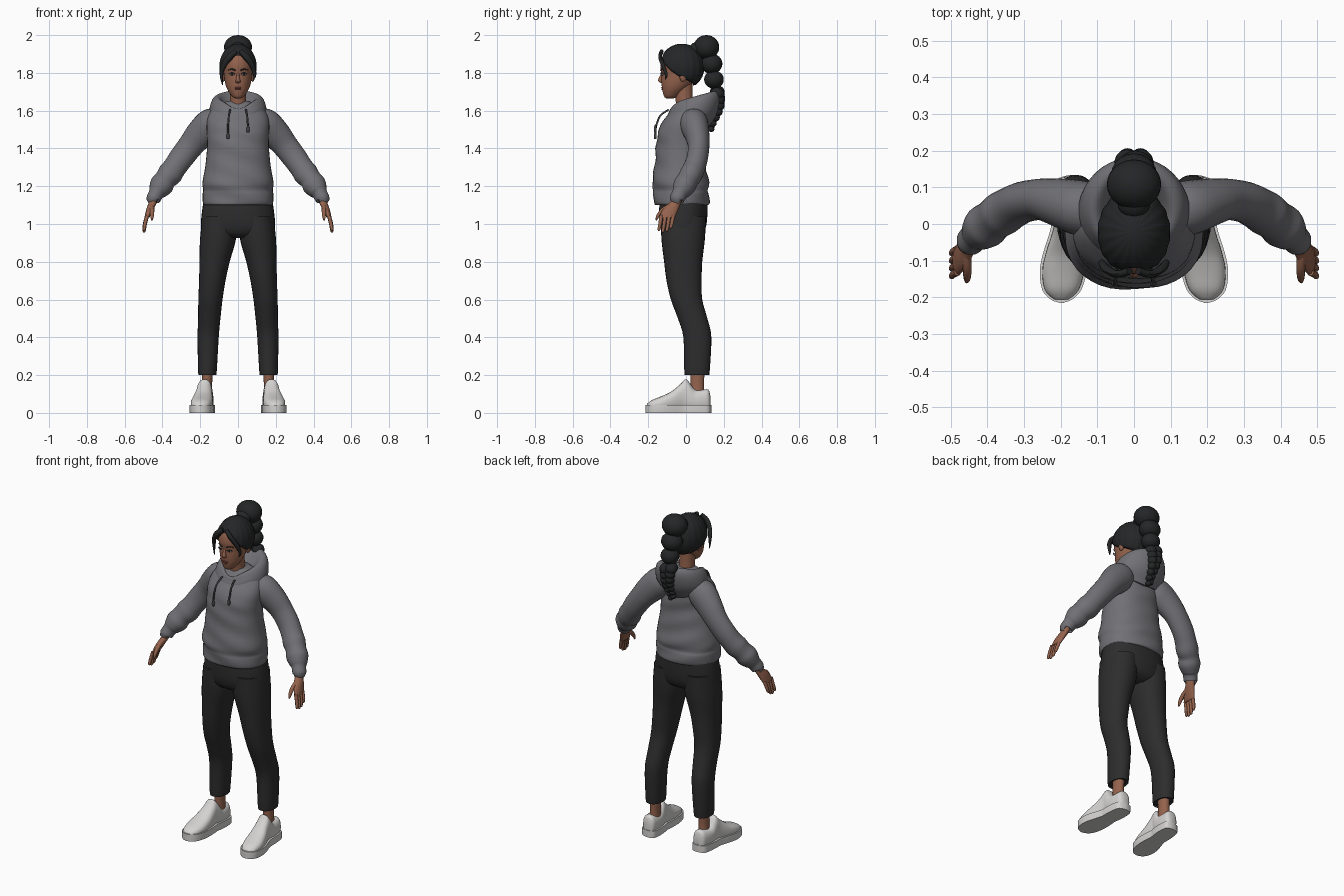
import bpy, bmesh, math
from mathutils import Vector, Matrix


def mat(name, r, g, b):
    m = bpy.data.materials.new(name)
    m.diffuse_color = (r, g, b, 1)
    return m


HOODIE = mat("grey_fleece", .165, .165, .18)
CORD = mat("dark_cord", .06, .06, .065)
PANTS = mat("black_cloth", .026, .026, .027)
HAIR = mat("black_hair", .018, .019, .020)
SKIN = mat("brown_skin", .30, .125, .075)
LIPS = mat("lips", .24, .075, .055)
WHITE = mat("white_leather", .66, .65, .64)
EYE = mat("eye_white", .5, .45, .42)


def finish(bm, name, m, angle=50):
    bmesh.ops.recalc_face_normals(bm, faces=bm.faces)
    me = bpy.data.meshes.new(name)
    bm.to_mesh(me)
    bm.free()
    ob = bpy.data.objects.new(name, me)
    bpy.context.collection.objects.link(ob)
    me.materials.append(m)
    bpy.context.view_layer.objects.active = ob
    ob.select_set(True)
    bpy.ops.object.shade_smooth_by_angle(angle=math.radians(angle))
    ob.select_set(False)
    return ob


def spline(rows, sub):
    """Smoothly interpolate rows of numbers."""
    out = []
    for i in range(len(rows) - 1):
        a, b, c, d = (rows[max(0, min(len(rows) - 1, i + k))] for k in (-1, 0, 1, 2))
        for j in range(sub):
            t = j / sub
            out.append([q + .5 * t * (r - p + t * (2*p - 5*q + 4*r - s + t * (3*(q - r) + s - p)))
                        for p, q, r, s in zip(a, b, c, d)])
    return out + [list(rows[-1])]


def skin_rings(bm, rings, cap=True):
    vs = [[bm.verts.new(p) for p in r] for r in rings]
    n = len(vs[0])
    for a, b in zip(vs, vs[1:]):
        for i in range(n):
            bm.faces.new((a[i], a[(i + 1) % n], b[(i + 1) % n], b[i]))
    if cap:
        bm.faces.new(vs[0])
        bm.faces.new(vs[-1])


def loft(name, m, rows, axis="z", s=1, sub=4, n=28, p=2.0, warp=None, bm=None):
    """Rows are x, y, z, radius u, radius v; axis is z, y or path."""
    own = bm is None
    bm = bm or bmesh.new()
    rows = spline(rows, sub)
    rings = []
    for k, (x, y, z, ru, rv) in enumerate(rows):
        u, v = Vector((1, 0, 0)), Vector((0, 0, 1) if axis == "y" else (0, 1, 0))
        if axis == "path":
            t = Vector(rows[min(k + 1, len(rows) - 1)][:3]) - Vector(rows[max(k - 1, 0)][:3])
            t.normalize()
            u = v.cross(t).normalized()
            v = t.cross(u)
        ring = []
        for i in range(n):
            a = 2 * math.pi * i / n
            c, d = math.cos(a), math.sin(a)
            q = Vector((x, y, z)) + u * (max(ru, .001) * math.copysign(abs(c) ** (2 / p), c)) \
                + v * (max(rv, .001) * math.copysign(abs(d) ** (2 / p), d))
            if warp:
                q = warp(q, c, d, k / (len(rows) - 1))
            q.x *= s
            ring.append(q)
        rings.append(ring)
    skin_rings(bm, rings)
    return finish(bm, name, m) if own else bm


def blobs(name, m, items, seg=20):
    """Several ellipsoids in one object: x, y, z, rx, ry, rz."""
    bm = bmesh.new()
    for x, y, z, a, b, c in items:
        bmesh.ops.create_uvsphere(bm, u_segments=seg, v_segments=seg // 2 + 2, radius=1,
                                  matrix=Matrix.Translation((x, y, z)) @ Matrix.Diagonal((a, b, c, 1)))
    return finish(bm, name, m, 80)


# hoodie body with ribbed hem
def cloth(q, c, d, t):
    q.y -= .004 * math.sin(q.z * 55 + q.x * 18) * abs(d) * (q.z < 1.5)
    return q


loft("hoodie_body", HOODIE, [
    (0, -.025, 1.10, .178, .138), (0, -.025, 1.112, .186, .147), (0, -.025, 1.16, .187, .147),
    (0, -.027, 1.18, .184, .145), (0, -.03, 1.22, .188, .15), (0, -.03, 1.30, .174, .137),
    (0, -.032, 1.40, .164, .127), (0, -.03, 1.47, .164, .122), (0, -.018, 1.53, .166, .114),
    (0, .0, 1.58, .155, .095), (0, .01, 1.62, .12, .075), (0, .01, 1.65, .06, .05)],
    n=40, p=2.2, warp=cloth)


# hood draped around the neck, dipping to a V in front
HOOD = [(0, .01, 1.53, .135, .10), (0, .03, 1.57, .152, .13), (0, .04, 1.62, .148, .142),
        (0, .042, 1.655, .132, .132), (0, .036, 1.668, .108, .115), (0, .03, 1.65, .085, .09),
        (0, .0, 1.60, .055, .055)]


def drape(q, c, d, t):
    q.z += .28 * min(1, t * 2.2) * (q.y - .02) - .03 * max(0, -d) ** 5
    q.z -= .03 * max(0, d) ** 3 * max(0, 1 - 3 * t)
    return q


loft("hood", HOODIE, HOOD, n=40, warp=drape)

# pants: hips, then legs
loft("pants_hips", PANTS, [(0, -.012, 1.125, .18, .125), (0, -.014, 1.08, .189, .128),
                           (0, -.015, 1.0, .196, .124), (0, -.015, .95, .185, .105),
                           (0, -.015, .925, .12, .07)], p=2.2, n=36)

SHOE = [(.130, .167, .018, .085), (.118, .17, .036, .123), (.08, .172, .043, .122),
        (.045, .174, .044, .126), (.015, .176, .043, .165), (-.005, .178, .041, .178),
        (-.03, .18, .045, .152), (-.08, .187, .054, .112), (-.13, .193, .057, .088),
        (-.18, .197, .046, .068), (-.206, .198, .022, .048)]

for s, side in ((1, "left"), (-1, "right")):
    loft(side + "_pants_leg", PANTS, [
        (.162, .058, .21, .044, .062), (.162, .058, .215, .049, .067), (.158, .06, .40, .056, .074),
        (.152, .035, .50, .059, .078), (.146, .003, .60, .064, .083), (.136, -.010, .70, .070, .093),
        (.124, -.015, .80, .080, .101), (.106, -.015, .92, .095, .115), (.098, -.014, 1.04, .09, .12)],
        s=s, p=2.15)
    loft(side + "_ankle", SKIN, [(.166, .06, .08, .03, .04), (.164, .06, .15, .027, .036),
                                 (.162, .06, .24, .031, .04)], s=s, n=18)
    # shoe upper and sole
    loft(side + "_shoe", WHITE, [(cx, y, .01 + (top - .01) / 2, w, (top - .01) / 2)
                                 for y, cx, w, top in SHOE], axis="y", s=s, p=2.5)
    half = spline([(.134, .166, .004)] + [(y, cx, w + .007) for y, cx, w, _ in SHOE]
                  + [(-.215, .198, .004)], 3)
    edge = [(cx + w, y) for y, cx, w in half] + [(cx - w, y) for y, cx, w in reversed(half)]
    bm = bmesh.new()
    skin_rings(bm, [[(s * (x if k else .98 * x + .0036), y, z) for x, y in edge]
                    for k, z in enumerate((0, .006, .042))])
    finish(bm, side + "_shoe_sole", WHITE)

    # sleeve with gathered cuff
    loft(side + "_sleeve", HOODIE, [
        (.09, .035, 1.555, .06, .065), (.14, .042, 1.53, .084, .075), (.20, .058, 1.475, .078, .066),
        (.25, .067, 1.415, .068, .057), (.30, .06, 1.35, .065, .056), (.335, .044, 1.30, .062, .058),
        (.36, .028, 1.265, .066, .06), (.385, .01, 1.235, .058, .057), (.405, -.007, 1.205, .063, .06),
        (.425, -.025, 1.175, .05, .05), (.434, -.034, 1.16, .040, .041), (.448, -.048, 1.132, .038, .039),
        (.449, -.049, 1.128, .03, .03)], axis="path", s=s)

    # hand: palm, fingers, thumb
    bm = loft("", None, [(.44, -.038, 1.16, .021, .026), (.449, -.052, 1.12, .021, .028),
                         (.465, -.08, 1.08, .02, .041), (.482, -.1, 1.035, .013, .042)],
              s=s, n=16, bm=bmesh.new())
    for i in range(4):
        y, drop = -.131 + .021 * i, (.076, .085, .08, .062)[i]
        loft("", None, [(.481, y, 1.045, .010, .0105), (.492, y - .006, 1.04 - drop / 2, .0095, .0095),
                        (.497, y - .012, 1.04 - drop * .9, .008, .008),
                        (.496, y - .013, 1.04 - drop, .003, .003)], axis="path", s=s, n=10, bm=bm)
    loft("", None, [(.458, -.08, 1.095, .014, .016), (.455, -.12, 1.075, .012, .013),
                    (.455, -.147, 1.045, .010, .010), (.456, -.158, 1.02, .004, .004)],
         axis="path", s=s, n=10, bm=bm)
    finish(bm, side + "_hand", SKIN, 60)

    # drawstring with knot
    end = 1.465 if s < 0 else 1.50
    loft(side + "_drawstring", CORD, [(.042, -.092, 1.605, .005, .005), (.048, -.135, 1.575, .005, .005),
                                      (.052, -.155, 1.53, .005, .005), (.053, -.162, end + .02, .005, .005),
                                      (.053, -.163, end, .009, .008), (.053, -.163, end - .015, .006, .006)],
         axis="path", s=s, n=10)

    # eye, lash, brow, ear
    blobs(side + "_eye", EYE, [(s * .031, -.124, 1.793, .014, .008, .006)], 14)
    blobs(side + "_iris", HAIR, [(s * .031, -.129, 1.793, .006, .005, .0058)], 12)
    loft(side + "_lash", HAIR, [(.016, -.131, 1.794, .002, .002), (.031, -.133, 1.8005, .002, .0025),
                                (.048, -.121, 1.795, .002, .002)], axis="path", s=s, n=8)
    loft(side + "_brow", HAIR, [(.014, -.134, 1.813, .003, .003), (.032, -.130, 1.820, .003, .003),
                                (.053, -.113, 1.815, .0015, .0015)], axis="path", s=s, n=8)
    blobs(side + "_ear", SKIN, [(s * .078, -.015, 1.785, .012, .02, .032)], 14)

    # loose strands framing the face
    low = 1.735 if s < 0 else 1.765
    loft(side + "_strand", HAIR, [(.012, -.128, 1.915, .012, .01), (.045, -.137, 1.885, .016, .01),
                                  (.075, -.122, 1.84, .014, .010), (.088, -.105, 1.79, .009, .008),
                                  (.082, -.11, low, .002, .002)], axis="path", s=s, n=10)

# neck, head and face details
loft("neck", SKIN, [(0, .0, 1.57, .055, .052), (0, -.008, 1.64, .043, .045),
                    (0, -.018, 1.74, .045, .052)])
loft("head", SKIN, [
    (0, -.085, 1.664, .012, .016), (0, -.08, 1.672, .028, .034), (0, -.072, 1.69, .043, .049),
    (0, -.058, 1.72, .060, .069), (0, -.045, 1.755, .070, .085), (0, -.036, 1.795, .075, .094),
    (0, -.032, 1.84, .080, .104), (0, -.03, 1.89, .072, .092), (0, -.03, 1.93, .035, .045)], n=36)
loft("nose", SKIN, [(0, -.126, 1.80, .006, .006), (0, -.131, 1.78, .008, .010),
                    (0, -.134, 1.762, .012, .014), (0, -.130, 1.752, .013, .013),
                    (0, -.124, 1.745, .006, .006)], n=14)
blobs("lips", LIPS, [(0, -.124, 1.7215, .019, .008, .005), (0, -.122, 1.713, .016, .008, .005)], 16)

# hair cap with swept hairline and combed grooves
line = spline([(58,), (78,), (101,), (120,), (132,), (142,), (148,)], 6)
bm = bmesh.new()
N, rings = 72, []
for j in range(1, 19):
    ring = []
    for i in range(N):
        a = 2 * math.pi * i / N
        f = abs((a + math.pi) % (2 * math.pi) - math.pi) / math.pi * (len(line) - 1)
        k = min(int(f), len(line) - 2)
        th = math.radians(line[k][0] + (line[k + 1][0] - line[k][0]) * (f - k)) * j / 18
        r = 1 + .014 * math.cos(18 * a) * math.sin(th) - .05 * (j == 18)
        ring.append((.099 * r * math.sin(th) * math.sin(a),
                     -.022 - .118 * r * math.sin(th) * math.cos(a), 1.832 + .122 * r * math.cos(th)))
    rings.append(ring)
skin_rings(bm, rings, cap=False)
bmesh.ops.holes_fill(bm, edges=[e for e in bm.edges if e.is_boundary and e.verts[0].co.z > 1.945], sides=0)
cap = finish(bm, "hair_cap", HAIR, 80)
sol = cap.modifiers.new("thickness", "SOLIDIFY")
sol.thickness, sol.offset = .012, -1

# top bun, tie and bubble braid tapering down the back
blobs("hair_bun", HAIR, [(0, .108, 1.936, .074, .068, .064), (0, .06, 1.925, .045, .045, .038)], 28)
braid = [(0, .135, 1.848, .062, .058, .053), (.004, .148, 1.765, .053, .052, .048)]
for k in range(7):
    r = .043 - .004 * k
    y, z = .165 + .014 * math.sin(k * .75) - .003 * k, 1.70 - .031 * k
    braid += [(sx * r * .45, y, z - .012 * (sx > 0), r * .8, r * .9, r * .8) for sx in (-1, 1)]
blobs("hair_braid", HAIR, braid)
